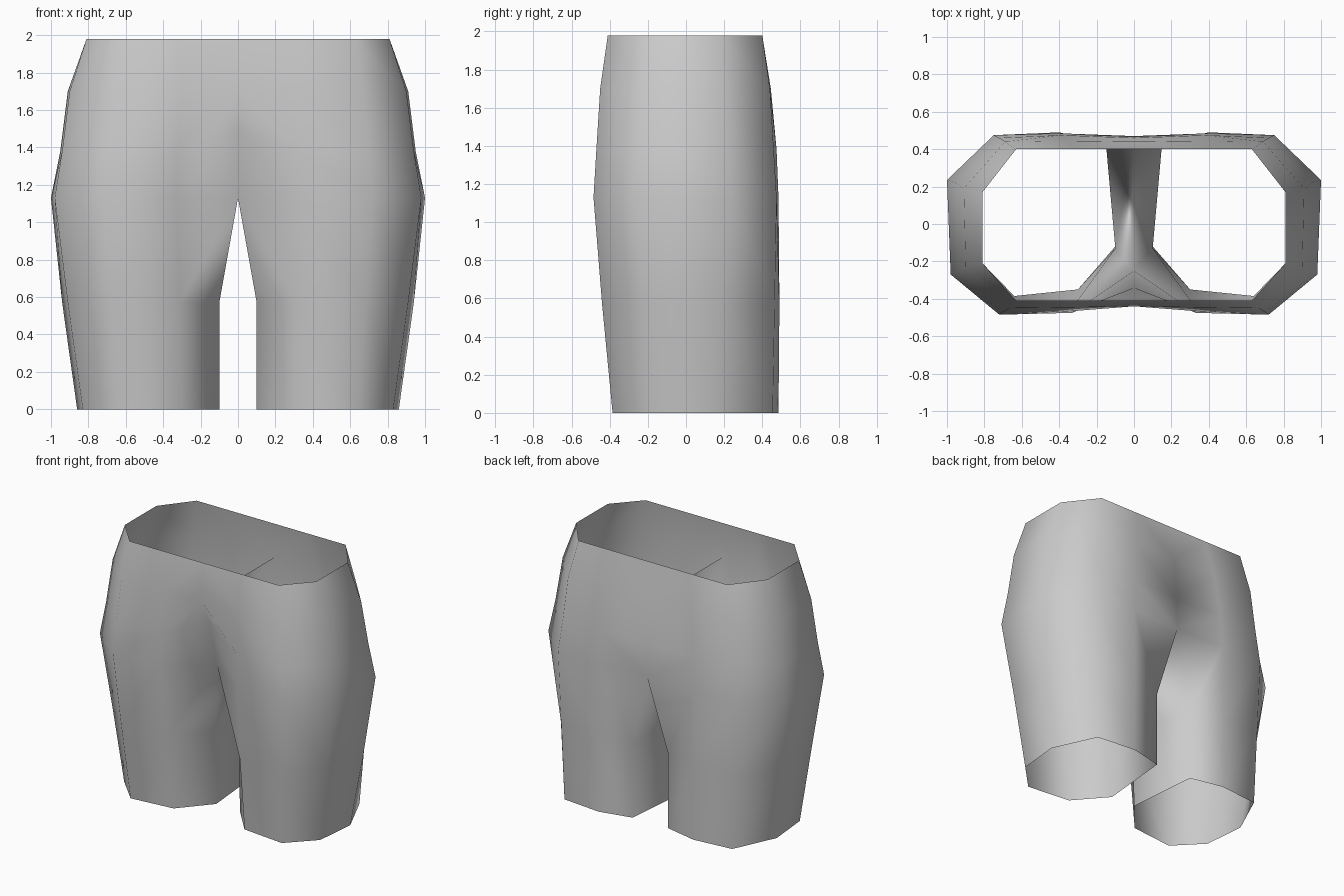
import bpy
import bmesh

old = bpy.data.objects.get("Cube")
if old:
    bpy.data.objects.remove(old, do_unlink=True)

# Plain grey cloth
cloth = bpy.data.materials.new("grey_cloth")
cloth.use_nodes = True
colour = (0.6, 0.6, 0.6, 1.0)
cloth.diffuse_color = colour
cloth.node_tree.nodes["Principled BSDF"].inputs["Base Color"].default_value = colour

# Eight-sided sections of the left half, from waist to hem.
# Each runs from the inner front corner round the outside to the inner back corner.
sections = [
    (1.98, [(0, -.41), (.31, -.41), (.63, -.41), (.81, -.21),
            (.81, .17), (.63, .4), (.31, .4), (0, .4)]),
    (1.7, [(0, -.44), (.31, -.445), (.67, -.45), (.9, -.23),
           (.91, .19), (.69, .44), (.36, .445), (0, .44)]),
    (1.38, [(0, -.34), (.32, -.465), (.7, -.47), (.94, -.25),
            (.95, .22), (.72, .46), (.39, .475), (0, .46)]),
    (1.13, [(0, -.25), (.33, -.475), (.72, -.485), (.98, -.27),
            (1, .235), (.75, .475), (.4, .485), (0, .47)]),
    (.57, [(.1, -.13), (.31, -.42), (.68, -.44), (.91, -.22),
           (.94, .18), (.73, .465), (.4, .49), (.15, .43)]),
    (0, [(.1, -.12), (.3, -.35), (.64, -.385), (.83, -.19),
         (.86, .13), (.71, .455), (.4, .485), (.15, .43)]),
]

bm = bmesh.new()
rings = [[bm.verts.new((x, y, z)) for x, y in outline] for z, outline in sections]
rings[2][0].co.z = 1.5  # the front crease starts higher than its section

# Skin between sections; the waist band stays open along the middle
for level, (upper, lower) in enumerate(zip(rings, rings[1:])):
    count = len(upper)
    for i in range(count - 1 if level == 0 else count):
        j = (i + 1) % count
        bm.faces.new((upper[i], lower[i], lower[j], upper[j]))

# Mirror to the right half and join along the middle
copy = bmesh.ops.duplicate(bm, geom=bm.verts[:] + bm.edges[:] + bm.faces[:])["geom"]
for v in copy:
    if isinstance(v, bmesh.types.BMVert):
        v.co.x = -v.co.x
bmesh.ops.reverse_faces(bm, faces=[f for f in copy if isinstance(f, bmesh.types.BMFace)])
bmesh.ops.remove_doubles(bm, verts=bm.verts[:], dist=0.0005)
for face in bm.faces:
    face.smooth = True

mesh = bpy.data.meshes.new("shorts")
bm.to_mesh(mesh)
bm.free()
mesh.materials.append(cloth)
shorts = bpy.data.objects.new("shorts", mesh)
bpy.context.collection.objects.link(shorts)
